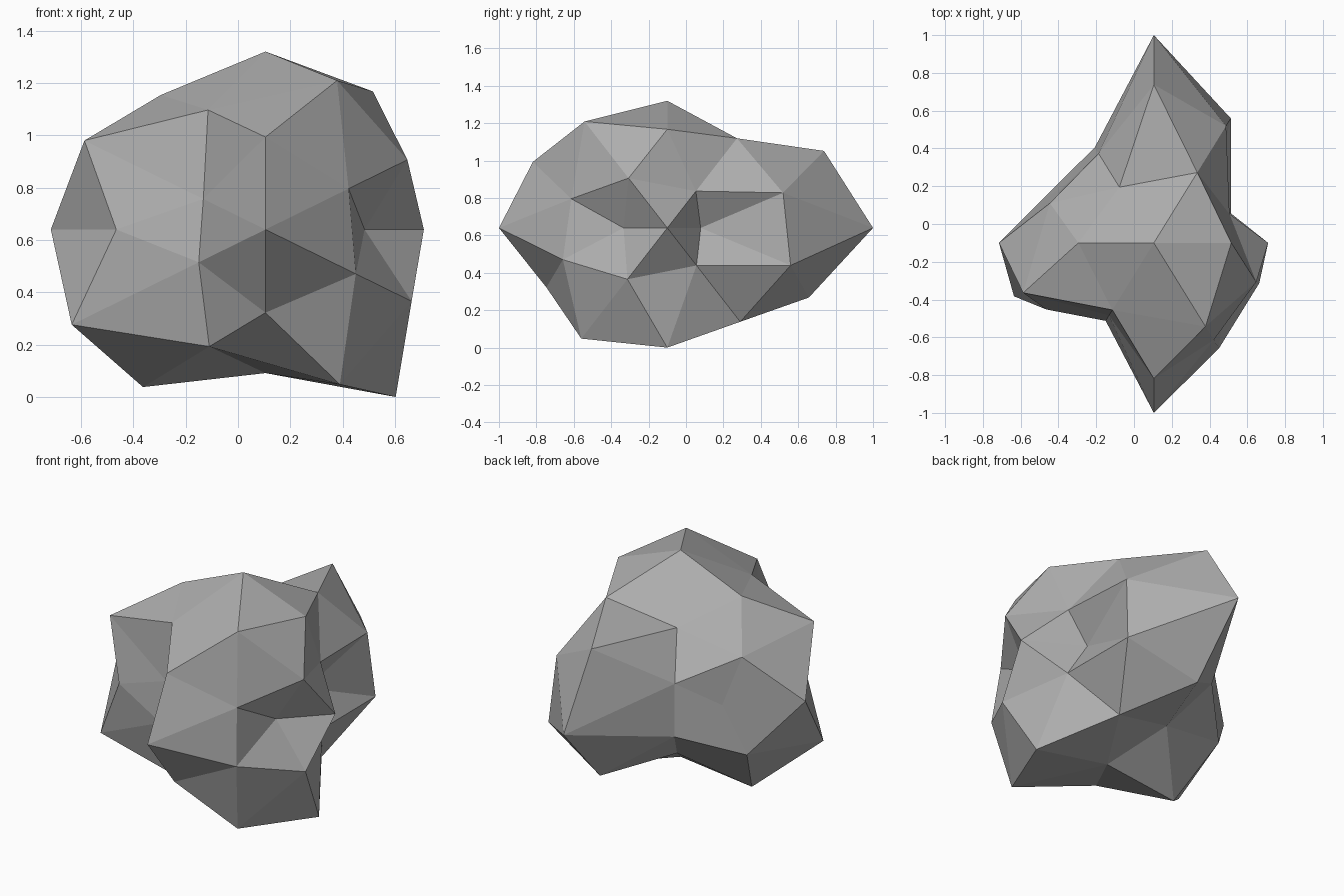
import bpy
import bmesh
from mathutils import Vector

default_cube = bpy.data.objects.get("Cube")
if default_cube:
    bpy.data.objects.remove(default_cube, do_unlink=True)

GOLDEN = (1 + 5 ** 0.5) / 2
WIDE = GOLDEN ** 2
CENTRE = Vector((0.105, -0.1, 0.64))
FLATTEN = Vector((1, 1, 0.795))


def mirrored(direction):
    """All sign variations of a direction, positive side first."""
    signs = [(1, -1) if value else (1,) for value in direction]
    return [Vector((direction[0] * a, direction[1] * b, direction[2] * c)).normalized()
            for a in signs[0] for b in signs[1] for c in signs[2]]


# Each family of sphere directions with the stone's reach along its mirrors
families = [
    ((1, 0, 0), (0.605, 0.82)),
    ((0, 1, 0), (1.1, 0.9)),
    ((0, 0, 1), (0.855, 0.69)),
    ((1, 0, GOLDEN), (0.78, 0.946, 0.76, 0.89)),
    ((GOLDEN, 1, 0), (0.34, 0.445, 0.565, 0.67)),
    ((0, GOLDEN, 1), (0.985, 0.89, 0.845, 0.76)),
    ((1, GOLDEN, WIDE), (0.745, 0.78, 0.885, 0.92, 0.59, 0.575, 0.71, 0.695)),
    ((WIDE, 1, GOLDEN), (0.495, 0.505, 0.67, 0.69, 0.68, 0.735, 0.855, 0.915)),
    ((GOLDEN, WIDE, 1), (0.765, 0.815, 0.635, 0.69, 0.585, 0.625, 0.475, 0.51)),
]

# Faceted ball: hull of the unit directions
bm = bmesh.new()
reach = {}
for direction, radii in families:
    for unit, radius in zip(mirrored(direction), radii):
        reach[bm.verts.new(unit)] = radius
bmesh.ops.convex_hull(bm, input=list(bm.verts))

# Push each corner in or out to shape the stone
for vert, radius in reach.items():
    vert.co = CENTRE + vert.co * radius * FLATTEN
bmesh.ops.recalc_face_normals(bm, faces=list(bm.faces))

mesh = bpy.data.meshes.new("rock")
bm.to_mesh(mesh)
bm.free()
rock = bpy.data.objects.new("rock", mesh)
bpy.context.scene.collection.objects.link(rock)

# Plain stone colour
stone = bpy.data.materials.new("stone grey")
stone.use_nodes = True
colour = (0.42, 0.42, 0.42, 1)
stone.diffuse_color = colour
stone.node_tree.nodes["Principled BSDF"].inputs["Base Color"].default_value = colour
mesh.materials.append(stone)
